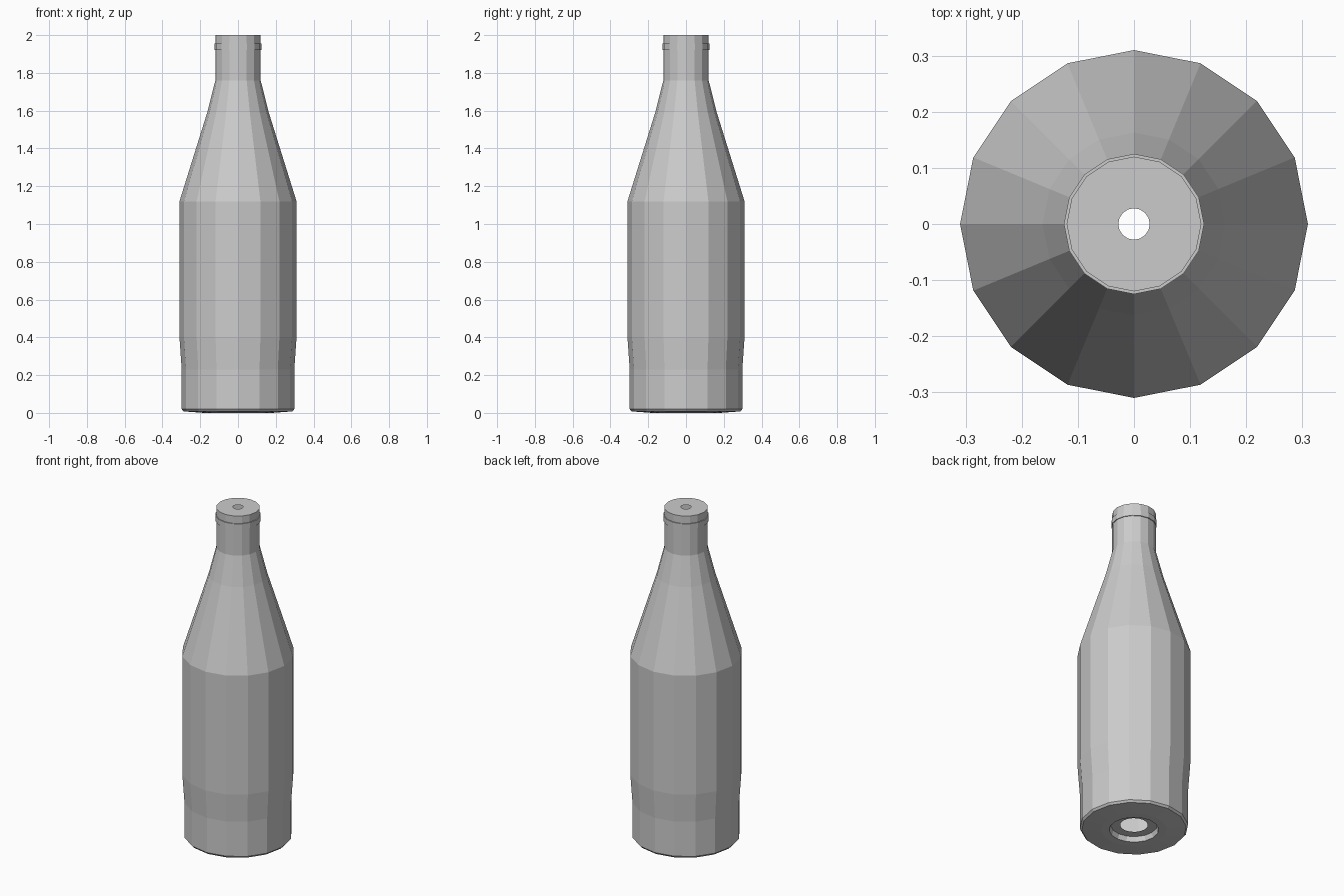
import bpy, bmesh
from math import cos, sin, tau

if "Cube" in bpy.data.objects:
    bpy.data.objects.remove(bpy.data.objects["Cube"])

SIDES = 16


def lathe(name, profile, closed=False):
    """Revolve an (r, z) profile around z into a flat-shaded surface."""
    bm = bmesh.new()
    rings = [[bm.verts.new((r * cos(tau * i / SIDES), r * sin(tau * i / SIDES), z))
              for i in range(SIDES)] for r, z in profile]
    pairs = list(zip(rings, rings[1:]))
    if closed:
        pairs.append((rings[-1], rings[0]))
    for low, high in pairs:
        for i in range(SIDES):
            j = (i + 1) % SIDES
            bm.faces.new((low[i], low[j], high[j], high[i]))
    mesh = bpy.data.meshes.new(name)
    bm.to_mesh(mesh)
    bm.free()
    obj = bpy.data.objects.new(name, mesh)
    bpy.context.collection.objects.link(obj)
    return obj


# Hollow shell: recessed base with opening, body, shoulder, neck, pierced top
lathe("bottle_body", [
    (0.076, 0.03), (0.128, 0.03), (0.136, 0.0), (0.18, 0.0),
    (0.288, 0.008), (0.298, 0.02), (0.298, 0.23), (0.31, 0.40),
    (0.31, 1.12), (0.163, 1.59), (0.12, 1.76), (0.12, 2.0), (0.028, 2.0),
])

# Raised band just under the lip
lathe("neck_ring", [(0.119, 1.922), (0.125, 1.922), (0.125, 1.955), (0.119, 1.955)],
      closed=True)
